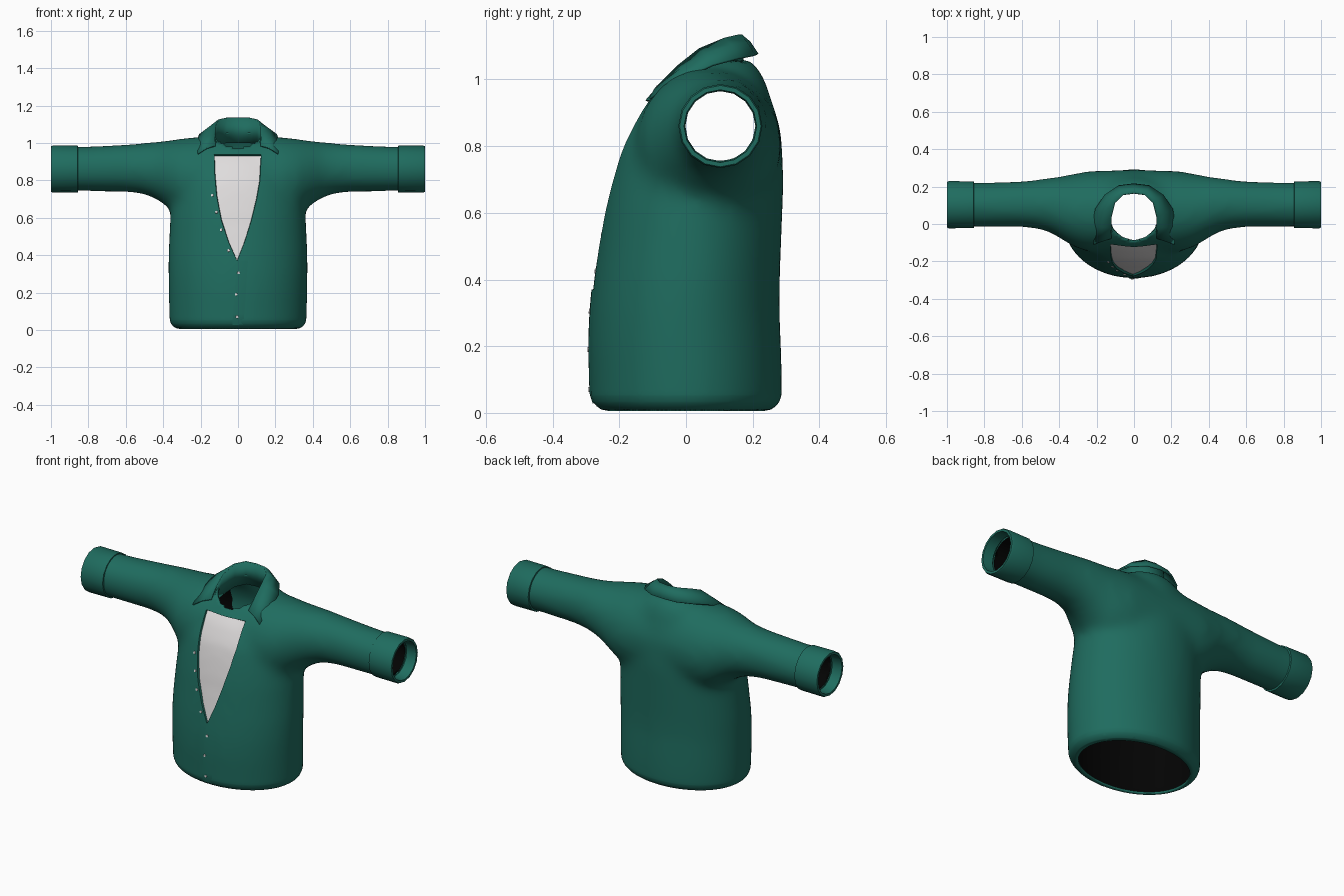
import bpy, bmesh, math
from mathutils import Vector
from mathutils.bvhtree import BVHTree

if "Cube" in bpy.data.objects:
    bpy.data.objects.remove(bpy.data.objects["Cube"])


def material(name, rgb):
    m = bpy.data.materials.new(name)
    m.diffuse_color = (*rgb, 1)
    m.use_nodes = True
    m.node_tree.nodes["Principled BSDF"].inputs["Base Color"].default_value = m.diffuse_color
    return m


GREEN = material("green cloth", (0.0135, 0.15, 0.114))
WHITE = material("white cloth", (0.74, 0.72, 0.72))
BLACK = material("dark lining", (0.001, 0.001, 0.001))


def add_object(name, bm, mats):
    me = bpy.data.meshes.new(name)
    bm.to_mesh(me)
    bm.free()
    for m in mats:
        me.materials.append(m)
    ob = bpy.data.objects.new(name, me)
    bpy.context.collection.objects.link(ob)
    return ob


def smooth(ob, angle=40):
    bpy.ops.object.select_all(action='DESELECT')
    ob.select_set(True)
    bpy.context.view_layer.objects.active = ob
    bpy.ops.object.shade_smooth_by_angle(angle=math.radians(angle))


def loft(rows, closed=True, caps=False):
    """Skin rows of equal point counts."""
    bm = bmesh.new()
    vs = [[bm.verts.new(p) for p in r] for r in rows]
    n = len(rows[0])
    for a, b in zip(vs, vs[1:]):
        for i in range(n if closed else n - 1):
            j = (i + 1) % n
            bm.faces.new((a[i], a[j], b[j], b[i]))
    if caps:
        bm.faces.new(vs[0])
        bm.faces.new(vs[-1])
    bmesh.ops.recalc_face_normals(bm, faces=bm.faces)
    return bm


def circle(n):
    return [(math.cos(2 * math.pi * i / n), math.sin(2 * math.pi * i / n)) for i in range(n)]


# Torso: (z, half width, front y, back y)
torso = [(-.12, .36, -.283, .285), (.1, .37, -.288, .289), (.2, .372, -.291, .286), (.3, .374, -.287, .281),
         (.4, .374, -.277, .282), (.6, .364, -.25, .29), (.7, .355, -.23, .294),
         (.8, .34, -.205, .288), (.9, .29, -.155, .27), (.96, .24, -.105, .25), (1.01, .2, -.06, .235),
         (1.06, .13, 0, .2)]
bm = loft([[(w * c, (f + b) / 2 + (b - f) / 2 * s, z) for c, s in circle(48)]
           for z, w, f, b in torso], caps=True)
shirt = add_object("shirt_form", bm, [])

# Both sleeves in one tube: (x, front y, back y, bottom z, top z)
half = [(.12, -.15, .288, .56, 1.04), (.24, -.15, .284, .57, 1.032), (.32, -.125, .27, .605, 1.022),
        (.38, -.088, .258, .66, 1.014), (.45, -.045, .248, .706, 1.006), (.52, -.026, .238, .728, 1.0),
        (.6, -.018, .23, .737, .994), (.8, -.018, .222, .74, .982), (1.05, -.018, .22, .742, .978)]
arms = [(-x, *r) for x, *r in reversed(half)] + half
bm = loft([[(x, (f + b) / 2 + (b - f) / 2 * c, (lo + hi) / 2 + (hi - lo) / 2 * s) for c, s in circle(32)]
           for x, f, b, lo, hi in arms], caps=True)
tube = add_object("sleeve_form", bm, [])
tube.hide_render = True

# Blend the torso and sleeves into one soft form
mod = shirt.modifiers.new("join", 'BOOLEAN')
mod.operation, mod.object, mod.solver = 'UNION', tube, 'EXACT'
mod = shirt.modifiers.new("remesh", 'REMESH')
mod.mode, mod.voxel_size = 'VOXEL', .02
mod = shirt.modifiers.new("soften", 'SMOOTH')
mod.factor, mod.iterations = .5, 24
bpy.context.view_layer.update()
blend = bpy.data.meshes.new_from_object(shirt.evaluated_get(bpy.context.evaluated_depsgraph_get()))
bpy.data.objects.remove(shirt)
bpy.data.objects.remove(tube)
bm = bmesh.new()
bm.from_mesh(blend)
bpy.data.meshes.remove(blend)


def slice_all(co, no, clear=False):
    bmesh.ops.bisect_plane(bm, geom=bm.verts[:] + bm.edges[:] + bm.faces[:], plane_co=co, plane_no=no,
                           clear_outer=clear)


# Open the hem and sleeve ends, then roll the hem inward
slice_all((0, 0, .006), (0, 0, -1), True)
slice_all((.93, 0, 0), (1, 0, 0), True)
slice_all((-.93, 0, 0), (-1, 0, 0), True)
for z in (.011, .02, .035, .055):
    slice_all((0, 0, z), (0, 0, -1))
for v in bm.verts:
    if v.co.z < .06:
        t = min(1, (.06 - v.co.z) / .054)
        r = math.hypot(v.co.x, v.co.y)
        k = 1 - .05 * (1 - math.sqrt(1 - t * t)) / r
        v.co.x, v.co.y = v.co.x * k, v.co.y * k

# Open the neck and round its edge
NX, NY, NC = .13, .132, .04
bmesh.ops.delete(bm, context='FACES', geom=[
    f for f in bm.faces if f.calc_center_median().z > .85
    and (f.calc_center_median().x / NX) ** 2 + ((f.calc_center_median().y - NC) / NY) ** 2 < 1])
for v in bm.verts:
    if v.is_boundary and v.co.z > .9 and abs(v.co.x) < .3:
        k = math.hypot(v.co.x / NX, (v.co.y - NC) / NY)
        v.co.x, v.co.y = v.co.x / k, NC + (v.co.y - NC) / k
front = BVHTree.FromBMesh(bm)


def project(x, z, lift=0):
    hit = front.ray_cast(Vector((x, -1, z)), Vector((0, 1, 0)))
    return hit[0] + hit[1] * lift * (1 if hit[1].y < 0 else -1), hit[1]


# Cut the V neckline and sink the undershirt into it
vee = [(-.127, .937), (-.125, .84), (-.115, .72), (-.09, .59), (-.05, .47), (-.005, .37),
       (.035, .47), (.07, .58), (.1, .7), (.118, .8), (.124, .937)]
for (x0, z0), (x1, z1) in zip(vee, vee[1:] + vee[:1]):
    fs = [f for f in bm.faces if f.calc_center_median().y < 0 and abs(f.calc_center_median().x) < .2
          and f.calc_center_median().z > .3]
    geom = set(fs) | {e for f in fs for e in f.edges} | {v for f in fs for v in f.verts}
    bmesh.ops.bisect_plane(bm, geom=list(geom), plane_co=(x0, 0, z0), plane_no=(z1 - z0, 0, x0 - x1))


def in_vee(p):
    return p.y < 0 and all((x1 - x0) * (p.z - z0) - (z1 - z0) * (p.x - x0) > 0
                           for (x0, z0), (x1, z1) in zip(vee, vee[1:] + vee[:1]))


bm.normal_update()
panel = [f for f in bm.faces if in_vee(f.calc_center_median())]
# Slots 3 to 5 line slots 0 to 2; the area behind the neck keeps a green lining
for f in bm.faces:
    c = f.calc_center_median()
    f.material_index = 2 if c.y > .05 and c.z > .78 and abs(c.x) < .22 else 0
bmesh.ops.inset_region(bm, faces=panel, thickness=.001, depth=-.009, use_even_offset=False)
for f in panel:
    f.material_index = 1
for v in {v for f in panel for v in f.verts}:
    v.co.y += .009 * max(0, 1 - (v.co.x / .125) ** 2) * min(1, max(0, (v.co.z - .37) / .2))
body = add_object("shirt_body", bm, [GREEN, WHITE, GREEN, BLACK, BLACK, GREEN])
smooth(body)
mod = body.modifiers.new("lining", 'SOLIDIFY')
mod.thickness, mod.offset, mod.material_offset = .01, -1, 3

# Collar: fold line, outer edge and neck band, from the back to one front tip
fold = [(0, .165, 1.132), (.06, .157, 1.132), (.103, .115, 1.122), (.122, .04, 1.09), (.124, -.02, 1.042),
        (.12, -.075, .985)]
edge = [(0, .214, 1.075), (.08, .204, 1.072), (.155, .155, 1.063), (.206, .08, 1.043), (.22, -.01, 1.002),
        (.214, -.108, .942)]
middle = [tuple((a + b) / 2 + d for a, b, d in zip(p, q, (0, 0, .008))) for p, q in zip(fold, edge)]


def both(pts):
    return [(-x, y, z) for x, y, z in reversed(pts[1:])] + pts


collar = add_object("collar", loft([both(r) for r in (edge, middle, fold)], closed=False), [GREEN])
mod = collar.modifiers.new("thickness", 'SOLIDIFY')
mod.thickness, mod.offset = .008, 0
smooth(collar)

# Neck band inside the collar, closing across the front
top = fold[:5] + [(.117, -.05, .995), (.08, -.083, .968), (0, -.093, .962)]
base = (1.0, 1.0, .99, .97, .955, .945, .937, .934)
low = [(x * 1.03, NC + (y - NC) * 1.06, z) for (x, y, _), z in zip(top, base)]
band = add_object("neck_band", loft([both(r)[1:] for r in (low, top)]), [GREEN])
mod = band.modifiers.new("thickness", 'SOLIDIFY')
mod.thickness, mod.offset = .006, 0
smooth(band, 50)

# Cuffs: (x, radius)
for side, name in ((-1, "left_cuff"), (1, "right_cuff")):
    prof = [(.855, .115), (.857, .125), (.99, .126), (1, .122), (1, .109), (.94, .105)]
    cuff = add_object(name, loft([[(side * x, .103 + r * c, .86 + r * s) for c, s in circle(16)]
                                  for x, r in prof]), [GREEN])
    smooth(cuff, 35)

# Overlapping front placket with a raised left edge
rows = []
for i in range(13):
    z = .03 + .34 * i / 12
    x = -.03 + .025 * (i / 12)
    rows.append([project(x, z, -.002)[0], project(x, z, .005)[0], project(x + .03, z, .004)[0],
                 project(x + .07, z, -.001)[0]])
placket = add_object("placket", loft(rows, closed=False), [GREEN])
smooth(placket)

# Buttons down the front edge
for i, (x, z) in enumerate([(-.137, .72), (-.115, .63), (-.09, .535), (-.05, .425), (.003, .305), (-.01, .19),
                            (-.005, .07)]):
    p, n = project(x, z, .005 if z < .37 else .002)
    bm = bmesh.new()
    bmesh.ops.create_cone(bm, cap_ends=True, segments=10, radius1=.008, radius2=.007, depth=.005)
    bmesh.ops.transform(bm, matrix=n.to_track_quat('Z', 'Y').to_matrix().to_4x4(), verts=bm.verts)
    bmesh.ops.translate(bm, vec=p, verts=bm.verts)
    add_object("button_%d" % (i + 1), bm, [WHITE])
